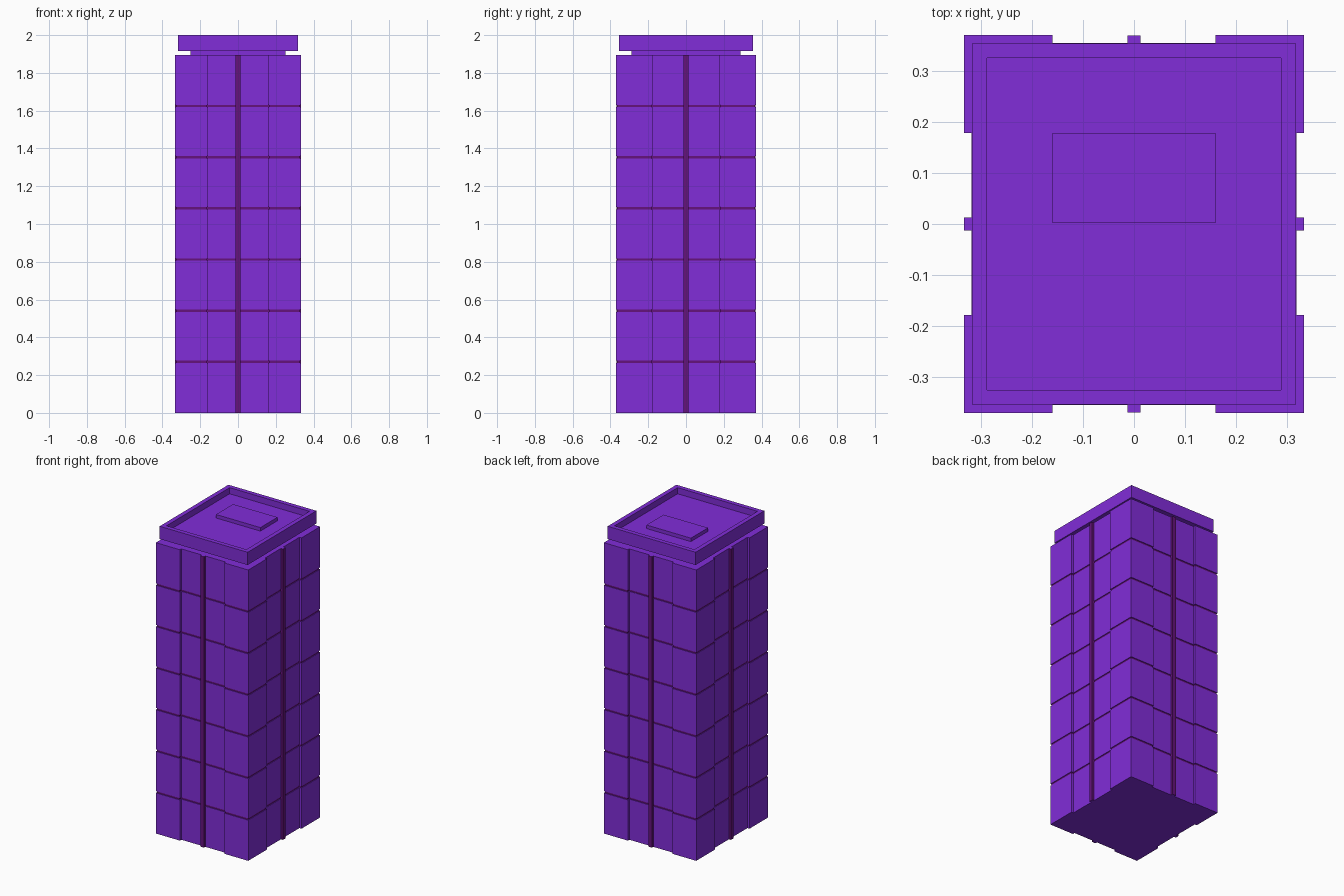
import bpy, bmesh

if "Cube" in bpy.data.objects:
    bpy.data.objects.remove(bpy.data.objects["Cube"])

def material(name, color):
    m = bpy.data.materials.new(name)
    m.diffuse_color = color
    m.use_nodes = True
    m.node_tree.nodes["Principled BSDF"].inputs["Base Color"].default_value = m.diffuse_color
    return m

PURPLE = material("purple", (0.22, 0.026, 0.69, 1))
DARK = material("dark_trim", (0.13, 0.006, 0.20, 1))

def finish(bm, name):
    bmesh.ops.recalc_face_normals(bm, faces=bm.faces[:])
    me = bpy.data.meshes.new(name)
    bm.to_mesh(me)
    bm.free()
    me.materials.append(PURPLE)
    me.materials.append(DARK)
    ob = bpy.data.objects.new(name, me)
    bpy.context.collection.objects.link(ob)
    return ob

def box_bm(x0, x1, y0, y1, z0, z1):
    bm = bmesh.new()
    bmesh.ops.create_cube(bm, size=1)
    for v in bm.verts:
        v.co = ((x0 + x1) / 2 + v.co.x * (x1 - x0),
                (y0 + y1) / 2 + v.co.y * (y1 - y0),
                (z0 + z1) / 2 + v.co.z * (z1 - z0))
    return bm

def section(d):
    """Plan outline: core rectangle with raised corner piers, inset by d."""
    q = [(0.318 - d, 0.178 - d), (0.333 - d, 0.178 - d), (0.333 - d, 0.37 - d),
         (0.16 + d, 0.37 - d), (0.16 + d, 0.355 - d)]
    q[0] = (0.318 - d, 0.178 + d)
    q[1] = (0.333 - d, 0.178 + d)
    pts = q + [(-x, y) for x, y in reversed(q)]
    return pts + [(-x, -y) for x, y in pts]

TOP = 1.895
STOREYS = 7
JOINT = 0.012
RECESS = 0.004

# Tower body: seven storeys separated by thin dark recessed joints
levels = [(0.0, 0)]
for i in range(1, STOREYS):
    z = TOP * i / STOREYS
    a, b = z - JOINT / 2, z + JOINT / 2
    levels += [(a, 0), (a, RECESS), (b, RECESS), (b, 0)]
levels.append((TOP, 0))

bm = bmesh.new()
rings = [[bm.verts.new((x, y, z)) for x, y in section(d)] for z, d in levels]
n = len(rings[0])
for k in range(len(rings) - 1):
    lo, hi = rings[k], rings[k + 1]
    joint = levels[k][1] > 0 and levels[k + 1][1] > 0
    for i in range(n):
        j = (i + 1) % n
        f = bm.faces.new((lo[i], lo[j], hi[j], hi[i]))
        f.material_index = 1 if joint else 0
bm.faces.new(rings[0][::-1])
bm.faces.new(rings[-1])
finish(bm, "tower_body")

# Central fin on each facade, dark sides and purple top
FIN = 0.0125
fins = {
    "front_fin": (-FIN, FIN, -0.369, -0.345),
    "back_fin": (-FIN, FIN, 0.345, 0.369),
    "left_fin": (-0.333, -0.308, -FIN, FIN),
    "right_fin": (0.308, 0.333, -FIN, FIN),
}
for name, (x0, x1, y0, y1) in fins.items():
    bm = box_bm(x0, x1, y0, y1, 0, TOP)
    bm.normal_update()
    for f in bm.faces:
        f.material_index = 0 if abs(f.normal.z) > 0.5 else 1
    finish(bm, name)

# Recessed neck between body and crown
finish(box_bm(-0.252, 0.252, -0.288, 0.288, TOP - 0.01, 1.925), "neck")

# Crown: slab with a sunken roof inside a parapet
bm = box_bm(-0.317, 0.317, -0.354, 0.354, 1.917, 2.0)
bm.normal_update()
roof = [f for f in bm.faces if f.normal.z > 0.5]
bmesh.ops.inset_region(bm, faces=roof, thickness=0.029, use_even_offset=True)
sunk = bmesh.ops.extrude_discrete_faces(bm, faces=roof)["faces"]
bmesh.ops.translate(bm, verts=sunk[0].verts[:], vec=(0, 0, -0.04))
finish(bm, "crown_parapet")

# Low plant box on the roof
finish(box_bm(-0.16, 0.16, 0.002, 0.178, 1.95, 1.983), "roof_plant_box")
